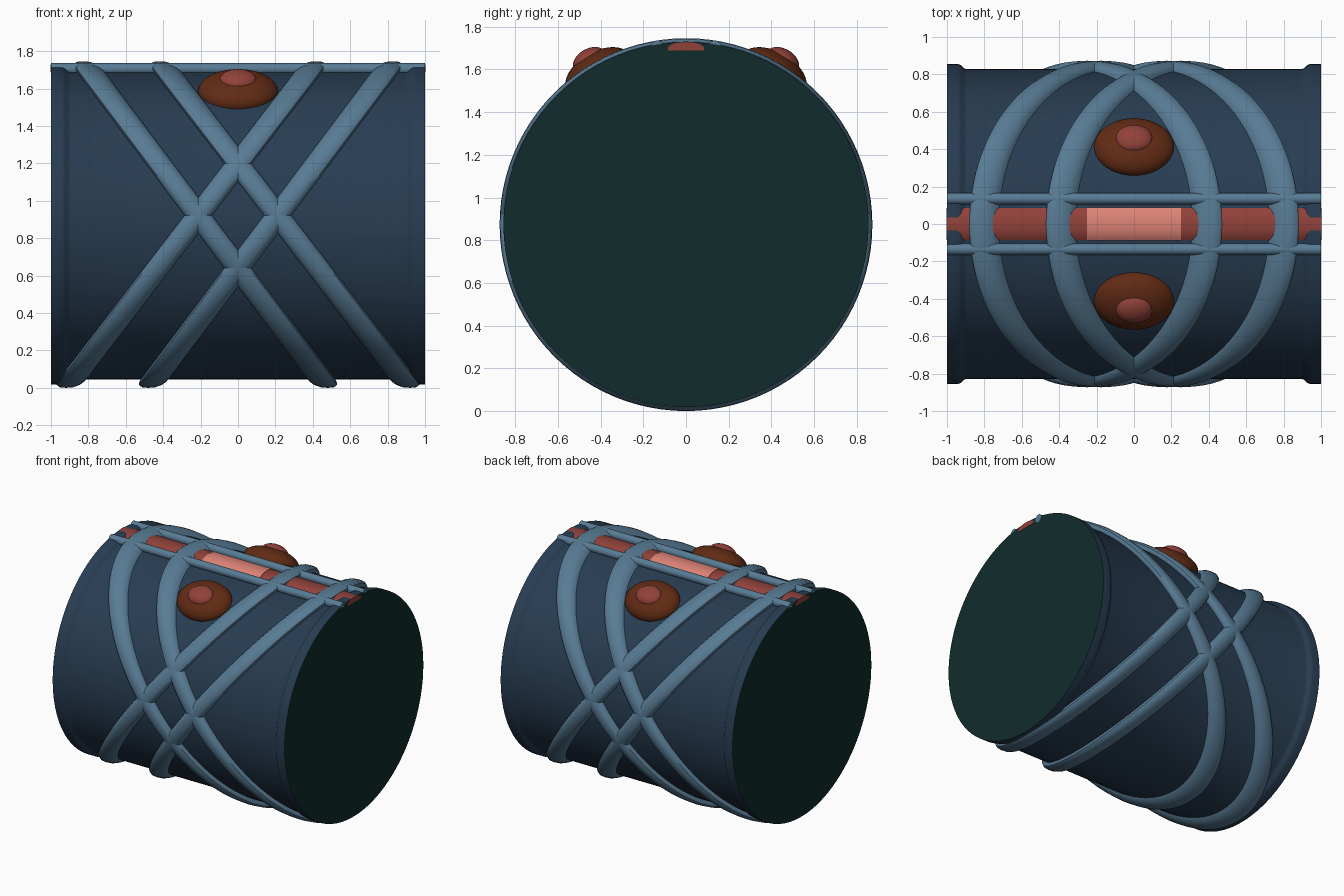
import bpy, bmesh, math
from mathutils import Matrix

if "Cube" in bpy.data.objects:
    bpy.data.objects.remove(bpy.data.objects["Cube"])

CZ = 0.873      # height of the barrel axis
SEG = 96


def material(name, rgb):
    m = bpy.data.materials.new(name)
    m.diffuse_color = (*rgb, 1)
    m.use_nodes = True
    m.node_tree.nodes["Principled BSDF"].inputs["Base Color"].default_value = m.diffuse_color
    return m


navy = material("navy", (0.021, 0.046, 0.084))
steel = material("steel blue", (0.098, 0.200, 0.300))
teal = material("dark teal", (0.0055, 0.024, 0.025))
red = material("brick red", (0.285, 0.054, 0.042))
pink = material("light coral", (0.72, 0.225, 0.18))
brown = material("brown", (0.120, 0.024, 0.007))


def finish(name, bm, mats, angle=40):
    bmesh.ops.recalc_face_normals(bm, faces=bm.faces)
    me = bpy.data.meshes.new(name)
    bm.to_mesh(me)
    bm.free()
    ob = bpy.data.objects.new(name, me)
    bpy.context.collection.objects.link(ob)
    for m in mats:
        me.materials.append(m)
    bpy.ops.object.select_all(action='DESELECT')
    ob.select_set(True)
    bpy.context.view_layer.objects.active = ob
    bpy.ops.object.shade_smooth_by_angle(angle=math.radians(angle))
    return ob


def revolve(profile, closed=False, shear=0.0, offset=0.0):
    """Spin (x, radius) points about the barrel axis, then lean by height."""
    bm = bmesh.new()
    rows = []
    for i in range(SEG):
        a = 2 * math.pi * i / SEG
        s, c = math.sin(a), math.cos(a)
        rows.append([bm.verts.new((x + offset + shear * r * c, r * s, CZ + r * c))
                     for x, r in profile])
    n = len(profile)
    for i in range(SEG):
        a, b = rows[i], rows[(i + 1) % SEG]
        for j in range(n if closed else n - 1):
            k = (j + 1) % n
            bm.faces.new((a[j], a[k], b[k], b[j]))
    if not closed:
        bm.faces.new([r[0] for r in rows])
        bm.faces.new([r[-1] for r in rows])
    return bm


def prism(name, section, x0, x1, mat):
    """Extrude a (y, z) section along x."""
    bm = bmesh.new()
    a = [bm.verts.new((x0, y, z)) for y, z in section]
    b = [bm.verts.new((x1, y, z)) for y, z in section]
    n = len(section)
    for i in range(n):
        j = (i + 1) % n
        bm.faces.new((a[i], a[j], b[j], b[i]))
    bm.faces.new(a)
    bm.faces.new(b)
    return finish(name, bm, [mat])


def dome(name, side, radius, angle, size, mat):
    """Flattened ball seated on the barrel, facing outwards."""
    bm = bmesh.new()
    bmesh.ops.create_uvsphere(bm, u_segments=40, v_segments=20, radius=1)
    t = math.radians(angle) * side
    place = (Matrix.Translation((0, radius * math.sin(t), CZ + radius * math.cos(t)))
             @ Matrix.Rotation(-t, 4, 'X') @ Matrix.Diagonal((*size, 1)))
    bm.transform(place)
    return finish(name, bm, [mat])


# Barrel with raised end rims and dark end caps
half = [(0.895, 0.828), (0.91, 0.833), (0.925, 0.85), (0.94, 0.855), (1.0, 0.855)]
body = revolve([(-x, r) for x, r in reversed(half)] + half)
for f in body.faces:
    if len(f.verts) > 4:
        f.material_index = 1
finish("barrel", body, [navy, teal])

# Four slanted straps, two mirrored pairs
strap = [(-0.074, 0.81), (-0.073, 0.838), (-0.062, 0.857), (-0.035, 0.870), (0, 0.873),
         (0.035, 0.870), (0.062, 0.857), (0.073, 0.838), (0.074, 0.81)]
for label, bottom, top in (("low", -0.92, 0.42), ("high", -0.48, 0.83)):
    for side_name, s in (("left", 1), ("right", -1)):
        bm = revolve(strap, closed=True, shear=s * (top - bottom) / 1.746,
                     offset=s * (top + bottom) / 2)
        finish(f"strap_{label}_{side_name}", bm, [steel])

# Two rails along the top
for label, s in (("front", -1), ("back", 1)):
    ring = [(s * 0.135 + 0.031 * math.cos(math.pi * k / 8),
             CZ + 0.832 + 0.031 * math.sin(math.pi * k / 8)) for k in range(16)]
    prism(f"rail_{label}", ring, -1.0, 1.0, steel)

# Red strip between the rails with a lighter centre
strip = [(-0.085, 1.688), (-0.085, 1.704), (-0.065, 1.718), (-0.035, 1.727), (0, 1.730),
         (0.035, 1.727), (0.065, 1.718), (0.085, 1.704), (0.085, 1.688)]
prism("strip", strip, -1.002, 1.002, red)
prism("strip_centre", [(y * 1.03, z + 0.004) for y, z in strip], -0.25, 0.25, pink)

# Brown domes with red buttons on both slopes
for label, s in (("front", -1), ("back", 1)):
    dome(f"dome_{label}", s, 0.82, 30, (0.215, 0.17, 0.1), brown)
    dome(f"button_{label}", s, 0.895, 30.5, (0.1, 0.082, 0.052), red)
